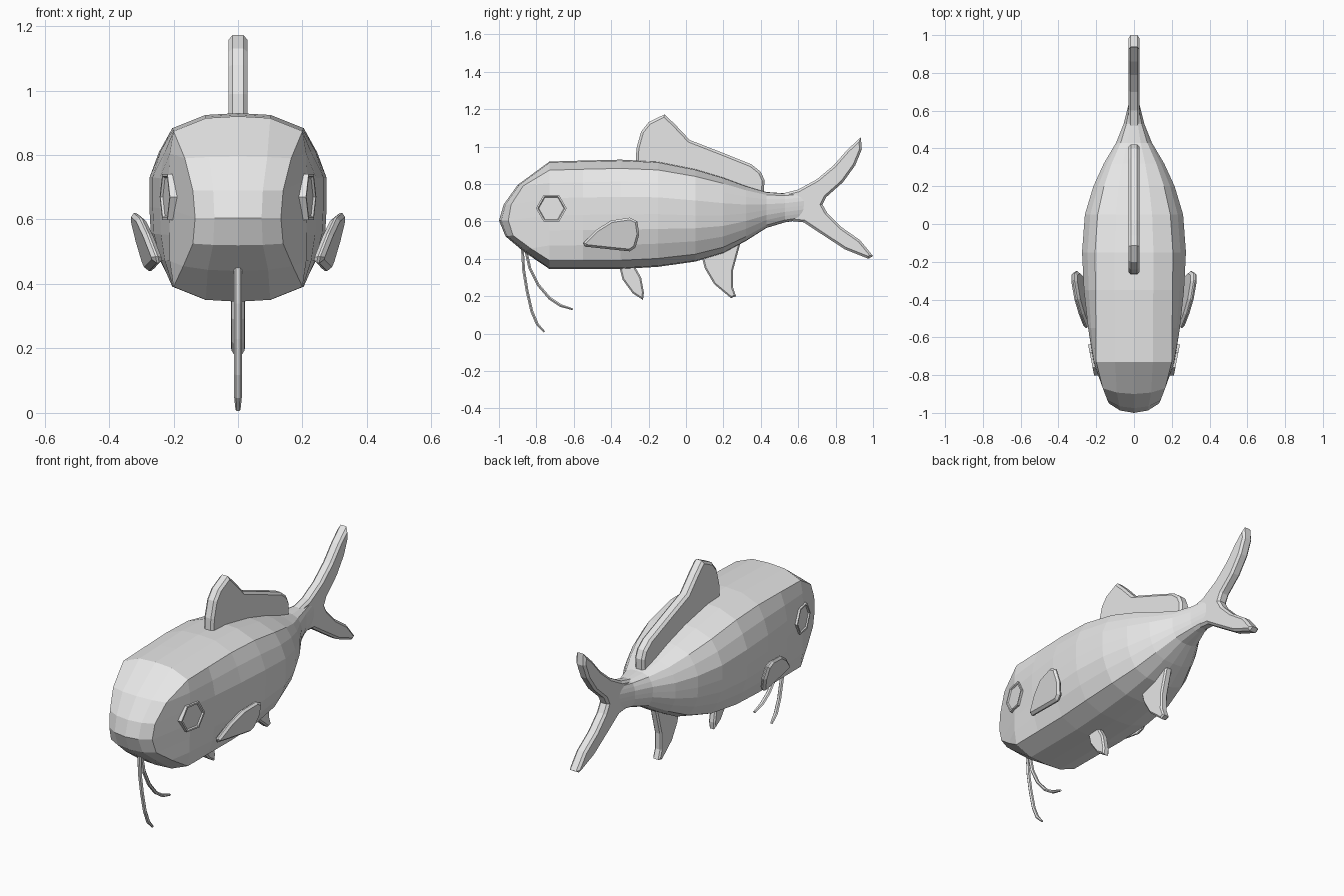
import bpy, bmesh, math
from mathutils import Vector, Matrix

if "Cube" in bpy.data.objects:
    bpy.data.objects.remove(bpy.data.objects["Cube"])

grey = bpy.data.materials.new("plain grey")
grey.diffuse_color = (0.8, 0.8, 0.8, 1)
grey.use_nodes = True
grey.node_tree.nodes["Principled BSDF"].inputs["Base Color"].default_value = grey.diffuse_color


def finish(bm, name):
    bmesh.ops.recalc_face_normals(bm, faces=bm.faces)
    mesh = bpy.data.meshes.new(name)
    bm.to_mesh(mesh)
    bm.free()
    mesh.materials.append(grey)
    ob = bpy.data.objects.new(name, mesh)
    bpy.context.collection.objects.link(ob)
    return ob


def fin(name, outline, half, rim, side=lambda y, z: 0.0, flip=1):
    """Flat fin from a (y, z) outline, with a chamfered rim."""
    bm = bmesh.new()
    a = [bm.verts.new((flip * (side(y, z) - half), y, z)) for y, z in outline]
    b = [bm.verts.new((flip * (side(y, z) + half), y, z)) for y, z in outline]
    faces = [bm.faces.new(a), bm.faces.new(b)]
    n = len(a)
    for i in range(n):
        j = (i + 1) % n
        bm.faces.new((a[i], a[j], b[j], b[i]))
    bmesh.ops.recalc_face_normals(bm, faces=bm.faces)
    rims = list({e for f in faces for e in f.edges})
    bmesh.ops.bevel(bm, geom=rims, offset=rim, segments=1, affect='EDGES',
                    clamp_overlap=True)
    return finish(bm, name)


# Body: half rings (y, half width, top, bottom, shoulder ratio)
stations = [
    (-0.73, 0.215, 0.92, 0.345, 0.93),
    (-0.55, 0.243, 0.925, 0.345, 0.83),
    (-0.35, 0.265, 0.93, 0.345, 0.77),
    (-0.15, 0.275, 0.92, 0.357, 0.75),
    (0.05, 0.26, 0.88, 0.385, 0.74),
    (0.20, 0.215, 0.835, 0.43, 0.74),
    (0.32, 0.16, 0.79, 0.495, 0.74),
    (0.43, 0.095, 0.757, 0.565, 0.74),
    (0.53, 0.055, 0.75, 0.595, 0.74),
    (0.63, 0.03, 0.76, 0.61, 0.74),
]
heights = (1, 0.99, 0.92, 0.8, 0.66, 0.5, 0.36, 0.22, 0.08, 0.01, 0)
# Face rows: centre y, z then ridge x, y, z
face_rows = [
    (-0.90, 0.795, 0.165, -0.87, 0.79),
    (-0.975, 0.69, 0.14, -0.935, 0.69),
    (-1.0, 0.605, 0.133, -0.95, 0.605),
    (-0.965, 0.52, 0.14, -0.925, 0.525),
    (-0.87, 0.44, 0.17, -0.83, 0.455),
]
bm = bmesh.new()
rings = []
for y, w, top, bot, s in stations:
    m = (1 + s) / 2 + 0.02
    xs = (0, s / 2, s, m, 1, 1, 0.985, m, s, s / 2, 0)
    rings.append([bm.verts.new((w * x, y, bot + (top - bot) * h))
                  for x, h in zip(xs, heights)])
for r, q in zip(rings, rings[1:]):
    for i in range(10):
        bm.faces.new((r[i], r[i + 1], q[i + 1], q[i]))
bm.faces.new(rings[-1])
first = rings[0]
rows = [first[0:3]]
for cy, cz, rx, ry, rz in face_rows:
    rows.append([bm.verts.new(p) for p in (
        (0, cy, cz),
        (rx * 0.55, cy + (ry - cy) * 0.25, cz + (rz - cz) * 0.25),
        (rx, ry, rz))])
rows.append([first[10], first[9], first[8]])
for i in range(6):
    p, q = rows[i], rows[i + 1]
    for k in range(2):
        bm.faces.new((p[k], p[k + 1], q[k + 1], q[k]))
    cheek = [p[2], q[2], first[3 + i], first[2 + i]]
    bm.faces.new(list(dict.fromkeys(cheek)))
bmesh.ops.mirror(bm, geom=bm.verts[:] + bm.edges[:] + bm.faces[:],
                 axis='X', merge_dist=0.0005)
bmesh.ops.remove_doubles(bm, verts=bm.verts, dist=0.0002)
finish(bm, "body")

# Fins on the centre line
fin("tail_fin", [
    (0.48, 0.74), (0.6, 0.77), (0.7, 0.825), (0.79, 0.9), (0.86, 0.98),
    (0.935, 1.05), (0.94, 0.985), (0.905, 0.9), (0.84, 0.81), (0.75, 0.73),
    (0.73, 0.69), (0.755, 0.645), (0.83, 0.57), (0.93, 0.5), (1.0, 0.415),
    (0.975, 0.4), (0.85, 0.45), (0.72, 0.535), (0.63, 0.595), (0.48, 0.61),
], 0.03, 0.012)
fin("dorsal_fin", [
    (-0.27, 0.88), (-0.265, 0.99), (-0.24, 1.08), (-0.2, 1.13),
    (-0.115, 1.172), (-0.06, 1.12), (0.02, 1.035), (0.2, 0.965),
    (0.35, 0.905), (0.4, 0.865), (0.42, 0.82), (0.415, 0.74), (0.05, 0.82),
], 0.03, 0.013)
fin("anal_fin", [
    (0.08, 0.43), (0.1, 0.35), (0.15, 0.265), (0.24, 0.19), (0.268, 0.2),
    (0.25, 0.25), (0.252, 0.34), (0.29, 0.48), (0.2, 0.5),
], 0.022, 0.008)
fin("pelvic_fin", [
    (-0.36, 0.37), (-0.34, 0.29), (-0.285, 0.215), (-0.23, 0.18),
    (-0.225, 0.22), (-0.24, 0.3), (-0.28, 0.37),
], 0.02, 0.008)

# Paired side fins and eyes
for flip, label in ((1, "right"), (-1, "left")):
    fin(label + "_pectoral_fin", [
        (-0.55, 0.485), (-0.48, 0.555), (-0.4, 0.605), (-0.3, 0.62),
        (-0.26, 0.6), (-0.25, 0.53), (-0.27, 0.46), (-0.3, 0.44),
        (-0.4, 0.45), (-0.54, 0.465),
    ], 0.016, 0.012,
        lambda y, z: 0.248 + (y + 0.55) * 0.13 + (z - 0.47) * 0.26, flip)

    # Six-sided eye with a sunken middle
    bm = bmesh.new()
    loops = []
    for x, r in ((-0.02, 1), (0.012, 1), (0.012, 0.88), (0.005, 0.82)):
        loops.append([bm.verts.new((
            flip * (0.215 + x + 0.2 * 0.08 * r * math.cos(k * math.pi / 3)),
            -0.72 + 0.082 * r * math.cos(k * math.pi / 3),
            0.67 + 0.083 * r * math.sin(k * math.pi / 3))) for k in range(6)])
    for p, q in zip(loops, loops[1:]):
        for k in range(6):
            j = (k + 1) % 6
            bm.faces.new((p[k], p[j], q[j], q[k]))
    bm.faces.new(loops[0])
    bm.faces.new(loops[-1])
    finish(bm, label + "_eye")


# Whiskers: tapered six-sided tubes along a path in the centre plane
def whisker(name, path):
    bm = bmesh.new()
    loops = []
    for i, (y, z) in enumerate(path):
        a, b = path[max(i - 1, 0)], path[min(i + 1, len(path) - 1)]
        t = Vector((0, b[0] - a[0], b[1] - a[1])).normalized()
        side = Vector((1, 0, 0))
        up = t.cross(side)
        r = 0.011 if i < len(path) - 1 else 0.007
        loops.append([bm.verts.new(Vector((0, y, z)) + r * (
            1.1 * side * math.cos(k * math.pi / 3)
            + 0.8 * up * math.sin(k * math.pi / 3))) for k in range(6)])
    for p, q in zip(loops, loops[1:]):
        for k in range(6):
            j = (k + 1) % 6
            bm.faces.new((p[k], p[j], q[j], q[k]))
    bm.faces.new(loops[0])
    bm.faces.new(loops[-1])
    finish(bm, name)


whisker("long_whisker", [(-0.875, 0.46), (-0.868, 0.34), (-0.85, 0.23),
                         (-0.825, 0.12), (-0.795, 0.05), (-0.757, 0.009)])
whisker("short_whisker", [(-0.86, 0.46), (-0.835, 0.35), (-0.79, 0.26),
                          (-0.73, 0.19), (-0.67, 0.15), (-0.605, 0.13)])
